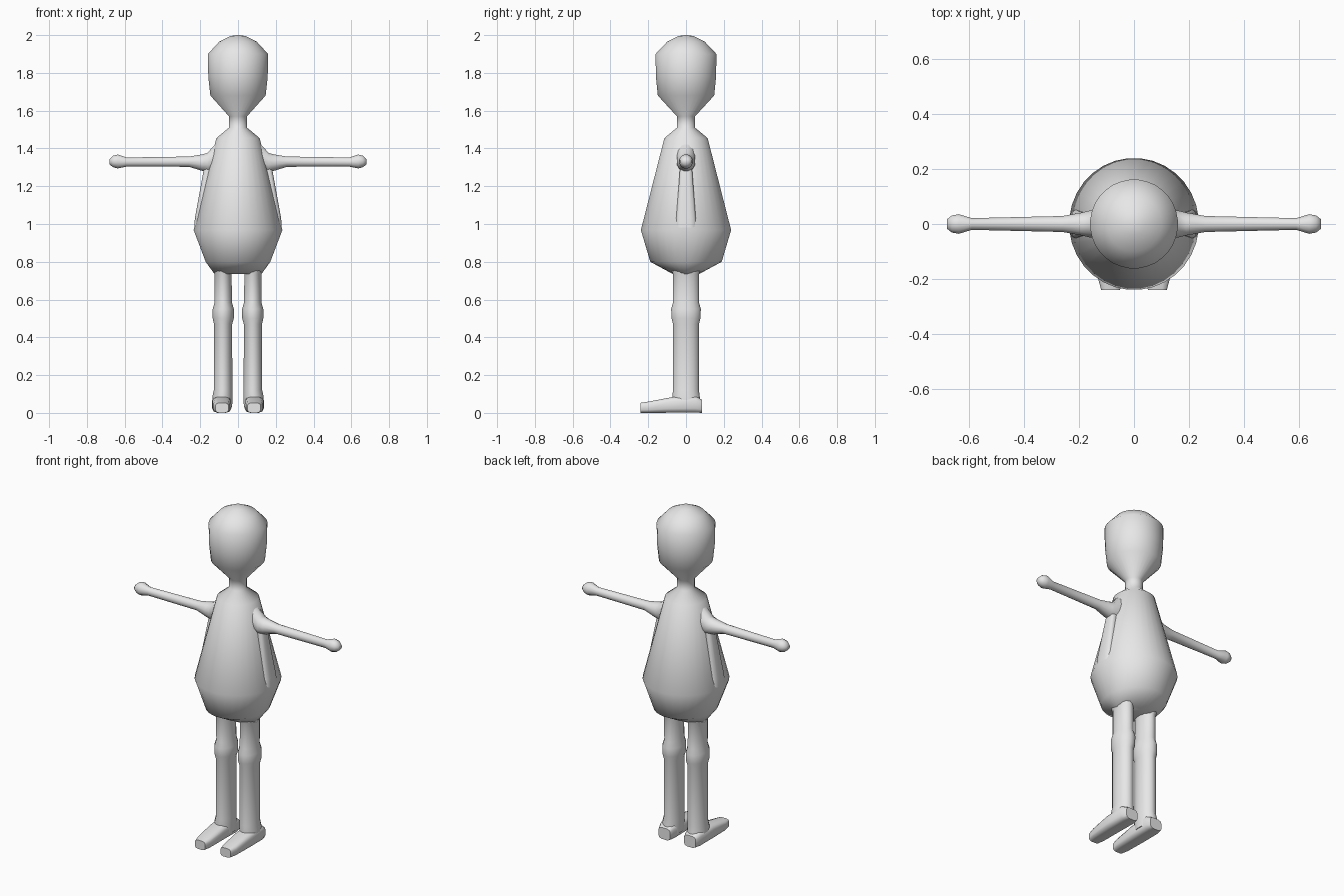
import bpy, bmesh, math

old = bpy.data.objects.get("Cube")
if old:
    bpy.data.objects.remove(old, do_unlink=True)

clay = bpy.data.materials.new("light_grey")
clay.use_nodes = True
clay.diffuse_color = (0.8, 0.8, 0.8, 1)
clay.node_tree.nodes["Principled BSDF"].inputs["Base Color"].default_value = (0.8, 0.8, 0.8, 1)


def loft(name, rings, axis="z", sides=12, power=1.0, flip=1, angle=75):
    """Skin rings (position, centre a, centre b, radius a, radius b) along an axis.
    For z: a=x, b=y. For x: a=y, b=z. For y: a=x, b=z."""
    bm = bmesh.new()
    loops = []
    for pos, ca, cb, ra, rb in rings:
        loop = []
        for i in range(sides):
            t = math.tau * (i + 0.5) / sides
            c, s = math.cos(t), math.sin(t)
            a = ca + ra * math.copysign(abs(c) ** power, c)
            b = cb + rb * math.copysign(abs(s) ** power, s)
            x, y, z = {"z": (a, b, pos), "x": (pos, a, b), "y": (a, pos, b)}[axis]
            loop.append(bm.verts.new((x * flip, y, z)))
        loops.append(loop)
    for low, high in zip(loops, loops[1:]):
        for i in range(sides):
            j = (i + 1) % sides
            bm.faces.new((low[i], low[j], high[j], high[i]))
    bm.faces.new(loops[0])
    bm.faces.new(loops[-1])
    bmesh.ops.recalc_face_normals(bm, faces=bm.faces)
    mesh = bpy.data.meshes.new(name)
    bm.to_mesh(mesh)
    bm.free()
    mesh.materials.append(clay)
    obj = bpy.data.objects.new(name, mesh)
    bpy.context.collection.objects.link(obj)
    bpy.ops.object.select_all(action="DESELECT")
    obj.select_set(True)
    bpy.context.view_layer.objects.active = obj
    bpy.ops.object.shade_smooth_by_angle(angle=math.radians(angle))
    return obj


# Head, neck and pear-shaped torso as one skin: height, half width, half depth
body = [(0.735, 0.125, 0.07), (0.80, 0.172, 0.19), (0.968, 0.236, 0.24),
        (1.455, 0.115, 0.115), (1.51, 0.048, 0.048), (1.57, 0.048, 0.048),
        (1.68, 0.147, 0.15), (1.78, 0.158, 0.16), (1.90, 0.16, 0.162),
        (1.965, 0.1, 0.1), (1.995, 0.04, 0.04), (2.0, 0.01, 0.01)]
loft("body", [(z, 0, 0, rx, ry) for z, rx, ry in body], sides=32)

for side, flip in (("left", 1), ("right", -1)):
    # Arm flaring out of the shoulder, ending in a small mitten
    loft(side + "_arm", [
        (0.09, 0, 1.36, 0.05, 0.10), (0.163, 0, 1.327, 0.05, 0.05),
        (0.19, 0, 1.325, 0.043, 0.045), (0.26, 0, 1.33, 0.03, 0.028),
        (0.59, 0, 1.328, 0.022, 0.025), (0.637, 0, 1.331, 0.037, 0.038),
        (0.662, 0, 1.331, 0.032, 0.031), (0.68, 0, 1.33, 0.018, 0.015),
    ], axis="x", flip=flip)

    # Tapered fold under the arm
    loft(side + "_underarm_fold", [
        (0.97, 0.205, 0, 0.028, 0.055), (1.03, 0.201, 0, 0.028, 0.053),
        (1.30, 0.154, 0, 0.026, 0.032),
    ], power=0.6, flip=flip)

    # Leg with a raised knee band
    loft(side + "_leg", [
        (0.03, 0.082, 0.005, 0.052, 0.075), (0.09, 0.082, 0, 0.054, 0.074),
        (0.12, 0.079, 0, 0.05, 0.07), (0.47, 0.079, 0, 0.049, 0.07),
        (0.50, 0.078, 0, 0.057, 0.078), (0.55, 0.078, 0, 0.057, 0.08),
        (0.585, 0.078, 0, 0.047, 0.07), (0.735, 0.079, 0, 0.046, 0.07),
        (0.79, 0.085, 0, 0.055, 0.09),
    ], sides=16, flip=flip)

    # Flat-soled foot with a low toe
    loft(side + "_foot", [
        (-0.24, 0.085, 0.027, 0.035, 0.027), (-0.2, 0.086, 0.03, 0.045, 0.03),
        (-0.075, 0.087, 0.042, 0.05, 0.042), (0.05, 0.086, 0.045, 0.052, 0.045),
        (0.085, 0.085, 0.035, 0.04, 0.035),
    ], axis="y", power=0.55, flip=flip, angle=50)
